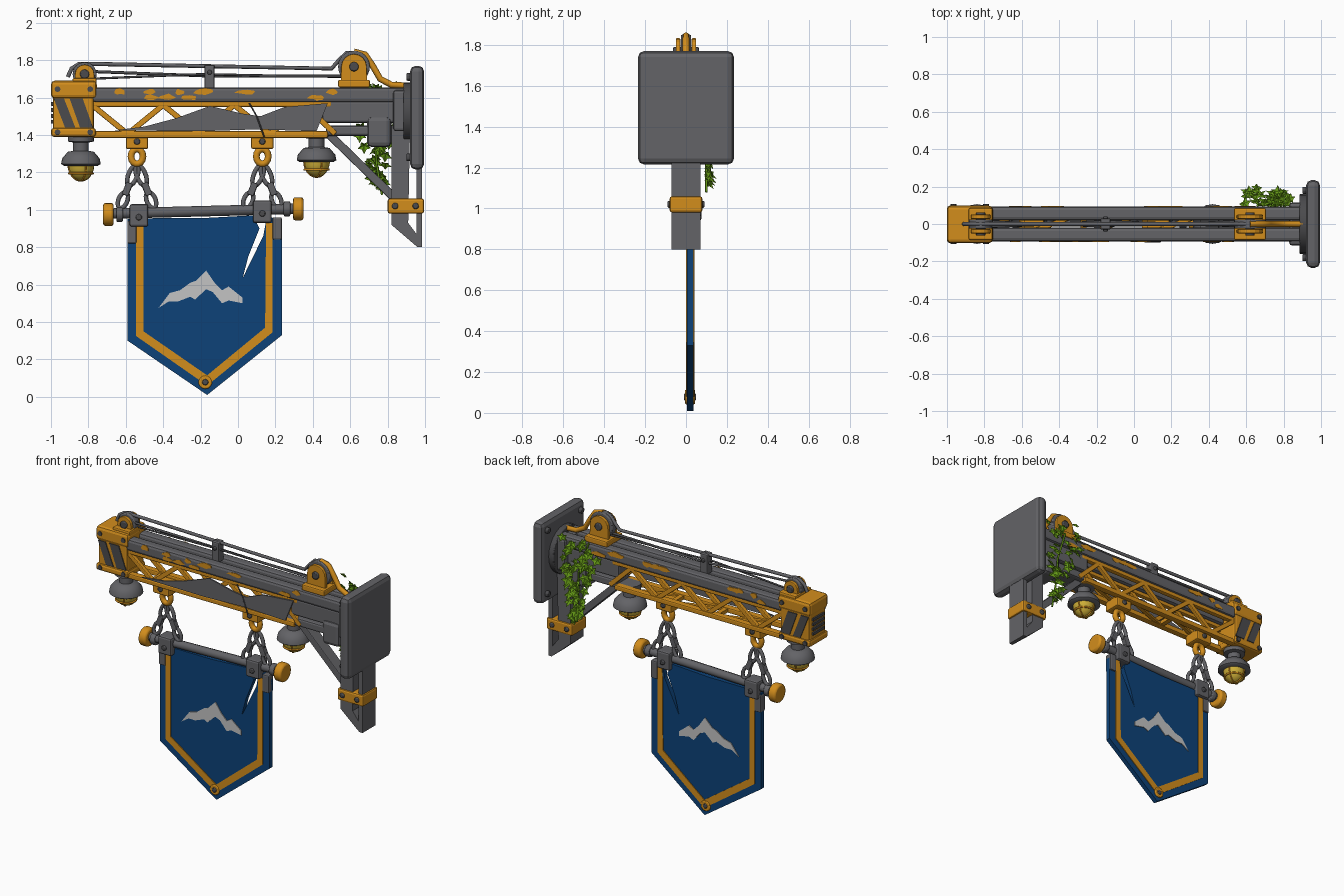
import bpy, bmesh, math, random
from mathutils import Vector, Matrix

cube = bpy.data.objects.get("Cube")
if cube:
    bpy.data.objects.remove(cube)
random.seed(4)


def material(name, rgb):
    m = bpy.data.materials.new(name)
    m.use_nodes = True
    m.diffuse_color = (*rgb, 1)
    m.node_tree.nodes["Principled BSDF"].inputs["Base Color"].default_value = (*rgb, 1)
    return m


GREY = material("worn steel grey", (0.125, 0.125, 0.135))
DARK = material("dark iron", (0.07, 0.07, 0.075))
GOLD = material("safety orange", (0.65, 0.27, 0.012))
BLUE = material("banner blue", (0.004, 0.055, 0.19))
PALE = material("pale print", (0.55, 0.55, 0.55))
GLOW = material("lamp yellow", (0.62, 0.43, 0.04))
LEAF = material("ivy green", (0.13, 0.32, 0.008))


def finish(name, bm, mat, bevel=0.0, smooth=False):
    bmesh.ops.recalc_face_normals(bm, faces=bm.faces)
    me = bpy.data.meshes.new(name)
    bm.to_mesh(me)
    bm.free()
    me.materials.append(mat)
    ob = bpy.data.objects.new(name, me)
    bpy.context.collection.objects.link(ob)
    if bevel:
        mod = ob.modifiers.new("bevel", "BEVEL")
        mod.width, mod.segments, mod.limit_method = bevel, 2, "ANGLE"
    if smooth:
        bpy.ops.object.select_all(action="DESELECT")
        ob.select_set(True)
        bpy.context.view_layer.objects.active = ob
        bpy.ops.object.shade_smooth_by_angle(angle=math.radians(40))
    return ob


def box(name, x, y, z, mat, bevel=0.008):
    bm = bmesh.new()
    size = [b - a for a, b in (x, y, z)]
    mid = [(a + b) / 2 for a, b in (x, y, z)]
    bmesh.ops.create_cube(bm, size=1, matrix=Matrix.Translation(mid) @ Matrix.Diagonal((*size, 1)))
    return finish(name, bm, mat, bevel)


def bar(name, a, b, width, depth, mat):
    """Square bar between two points."""
    a, b = Vector(a), Vector(b)
    rot = (b - a).to_track_quat("X", "Z").to_matrix().to_4x4()
    bm = bmesh.new()
    bmesh.ops.create_cube(bm, size=1, matrix=Matrix.Translation((a + b) / 2) @ rot
                          @ Matrix.Diagonal(((b - a).length, depth, width, 1)))
    return finish(name, bm, mat, 0.005)


def cyl(name, centre, axis, r, depth, mat, seg=20, bevel=0.006):
    rot = Vector(axis).to_track_quat("Z", "Y").to_matrix().to_4x4()
    bm = bmesh.new()
    bmesh.ops.create_cone(bm, cap_ends=True, segments=seg, radius1=r, radius2=r, depth=depth,
                          matrix=Matrix.Translation(centre) @ rot)
    return finish(name, bm, mat, bevel, True)


def prism(name, pts, y0, y1, mat, bevel=0.0):
    """Outline in x and z, extruded along y."""
    bm = bmesh.new()
    f = bm.faces.new([bm.verts.new((x, y0, z)) for x, z in pts])
    new = bmesh.ops.extrude_face_region(bm, geom=[f])["geom"]
    bmesh.ops.translate(bm, vec=(0, y1 - y0, 0), verts=[v for v in new if isinstance(v, bmesh.types.BMVert)])
    return finish(name, bm, mat, bevel)


def lathe(name, x, profile, mat):
    bm = bmesh.new()
    vs = [bm.verts.new((r, 0, z)) for r, z in profile]
    edges = [bm.edges.new(p) for p in zip(vs, vs[1:])]
    bmesh.ops.spin(bm, geom=vs + edges, axis=(0, 0, 1), cent=(0, 0, 0), steps=20, angle=math.tau)
    bmesh.ops.remove_doubles(bm, verts=bm.verts, dist=0.0005)
    bmesh.ops.translate(bm, vec=(x, 0, 0), verts=bm.verts)
    return finish(name, bm, mat, 0, True)


def tube(name, pts, r, mat, cyclic=False):
    cu = bpy.data.curves.new(name, "CURVE")
    cu.dimensions, cu.bevel_depth, cu.bevel_resolution, cu.use_fill_caps = "3D", r, 2, True
    sp = cu.splines.new("POLY")
    sp.points.add(len(pts) - 1)
    for p, co in zip(sp.points, pts):
        p.co = (*co, 1)
    sp.use_cyclic_u = cyclic
    cu.materials.append(mat)
    ob = bpy.data.objects.new(name, cu)
    bpy.context.collection.objects.link(ob)
    return ob


# Wall plate, post and its clamp band
box("wall_plate", (0.92, 0.995), (-0.235, 0.235), (1.215, 1.77), GREY, 0.03)
prism("wall_post", [(0.82, 1.45), (0.92, 1.45), (0.91, 0.93), (0.955, 0.87), (0.955, 1.25), (0.985, 1.25),
                    (0.985, 0.80), (0.96, 0.80), (0.82, 0.92)], -0.07, 0.07, GREY)
box("post_band", (0.80, 0.995), (-0.08, 0.08), (0.98, 1.06), GOLD, 0.012)
for x in (0.84, 0.95):
    cyl("band_bolt", (x, 0, 1.02), (0, 1, 0), 0.018, 0.18, DARK, 8)
cyl("wall_flange", (0.905, 0, 1.52), (1, 0, 0), 0.16, 0.04, DARK, 24)
box("wall_collar", (0.83, 0.91), (-0.115, 0.115), (1.42, 1.64), GREY, 0.015)
for y in (-0.18, 0.18):
    for z in (1.28, 1.71):
        cyl("plate_bolt", (0.915, y, z), (1, 0, 0), 0.022, 0.03, DARK, 6)

# Boom rails, lower chords and lattice
for s in (-1, 1):
    box("top_rail", (-0.78, 0.92), sorted((s * 0.02, s * 0.093)), (1.575, 1.655), GREY, 0.018)
    box("lattice_top_chord", (-0.78, 0.5), sorted((s * 0.045, s * 0.08)), (1.55, 1.58), GOLD)
    box("lower_chord", (-0.78, 0.48), sorted((s * 0.04, s * 0.085)), (1.385, 1.42), GOLD)
    for i in range(7):
        za, zb = (1.56, 1.405) if i % 2 == 0 else (1.405, 1.56)
        x = -0.78 + 0.19 * i
        bar("lattice_diagonal", (x, s * 0.065, za), (min(x + 0.19, 0.52), s * 0.065, zb), 0.03, 0.028, GOLD)
    # Flaked paint plates on the rails
    for i in range(11):
        cx, cz = random.uniform(-0.68, 0.6), random.choice((1.6, 1.63))
        w = random.uniform(0.025, 0.07)
        pts = [(cx + w * math.cos(a) * random.uniform(0.6, 1), cz + 0.022 * math.sin(a) * random.uniform(0.4, 1))
               for a in (math.tau * k / 9 for k in range(9))]
        prism("flaked_paint", pts, s * 0.09, s * 0.0955, GOLD)
for i in range(4):
    x = -0.6 + 0.33 * i
    box("bottom_tie", (x - 0.016, x + 0.016), (-0.07, 0.07), (1.39, 1.415), GOLD, 0)
    bar("bottom_brace", (x, -0.06, 1.4), (min(x + 0.33, 0.46), 0.06, 1.4), 0.02, 0.026, GOLD)

# Torn side sheet on the front of the lattice
prism("torn_side_sheet", [(-0.66, 1.425), (-0.5, 1.445), (-0.33, 1.49), (-0.15, 1.555), (0.02, 1.515), (0.12, 1.5),
                          (0.25, 1.55), (0.48, 1.57), (0.42, 1.42), (0.1, 1.43), (-0.2, 1.42)], -0.094, -0.084, GREY)
tube("sheet_crack", [(0.06, -0.095, 1.57), (0.1, -0.095, 1.5), (0.14, -0.095, 1.39)], 0.004, DARK)

# Root of the boom
box("root_beam", (0.45, 0.86), (-0.078, 0.078), (1.465, 1.58), GREY, 0.012)
box("root_arm", (0.47, 0.72), (-0.075, 0.075), (1.395, 1.45), GREY, 0.012)
box("root_block", (0.69, 0.82), (-0.09, 0.09), (1.335, 1.5), GREY, 0.025)
bar("root_strut", (0.49, 0, 1.4), (0.85, 0, 1.05), 0.045, 0.08, GREY)

# Boom end cap with hazard stripes and vent
box("end_cap_body", (-0.99, -0.77), (-0.09, 0.09), (1.4, 1.68), GOLD, 0.015)
box("end_cap_top", (-1.0, -0.755), (-0.102, 0.098), (1.595, 1.69), GOLD, 0.02)
box("end_cap_bottom", (-1.0, -0.76), (-0.102, 0.098), (1.39, 1.438), GOLD, 0.015)
for y0, y1 in ((-0.096, -0.088), (0.088, 0.096)):
    for a, b, c, d in ((-0.985, -0.93, -0.87, -0.925), (-0.9, -0.83, -0.775, -0.845)):
        prism("hazard_stripe", [(a, 1.594), (b, 1.594), (c, 1.44), (d, 1.44)], y0, y1, DARK)
for x in (-0.965, -0.79):
    for z in (1.645, 1.414):
        cyl("cap_bolt", (x, 0, z), (0, 1, 0), 0.016, 0.215, DARK, 8, 0)
for i in range(4):
    z = 1.46 + 0.032 * i
    box("end_vent_slat", (-1.0, -0.98), (-0.06, 0.06), (z, z + 0.02), DARK, 0.003)


# Pulleys
def pulley(x, z, r, base):
    cyl("pulley_wheel", (x, 0, z), (0, 1, 0), r, 0.05, GREY, 24)
    for s in (-1, 1):
        y = sorted((s * 0.028, s * 0.05))
        w = r * 0.8
        arc = [(x + w * math.cos(math.pi * k / 8), z + w * math.sin(math.pi * k / 8)) for k in range(9)]
        prism("pulley_cheek", arc + [(x - w * 1.05, base), (x + w * 1.05, base)], *y, GOLD, 0.004)
    box("pulley_foot", (x - r, x + r), (-0.085, 0.085), (base - 0.02, base + 0.02), GOLD)
    cyl("pulley_axle", (x, 0, z), (0, 1, 0), 0.026, 0.125, DARK, 10)


pulley(-0.82, 1.725, 0.064, 1.685)
pulley(0.62, 1.765, 0.085, 1.675)

# Cables, clip and feed hose
tube("upper_cable", [(-0.91, 0, 1.71), (-0.89, 0, 1.755), (-0.85, 0, 1.78), (-0.78, 0, 1.78), (0.5, 0, 1.755),
                     (0.54, 0, 1.8), (0.58, 0, 1.838), (0.64, 0, 1.84)], 0.011, GREY)
tube("lower_cable", [(-0.8, -0.015, 1.74), (-0.15, 0.012, 1.715), (0.58, -0.01, 1.715)], 0.008, DARK)
tube("slack_cable", [(-0.8, 0.015, 1.7), (-0.2, -0.012, 1.725), (0.58, 0.015, 1.71)], 0.006, DARK)
box("cable_clip", (-0.18, -0.125), (-0.03, 0.03), (1.64, 1.775), GREY)
cyl("clip_bolt", (-0.152, 0, 1.735), (0, 1, 0), 0.014, 0.08, DARK, 8)
tube("feed_hose", [(0.62, 0, 1.845), (0.68, 0, 1.83), (0.72, 0, 1.77), (0.76, 0, 1.7), (0.82, 0, 1.668),
                   (0.93, 0, 1.662)], 0.017, GOLD)

# Lamps
for x, z in ((-0.84, 1.24), (0.42, 1.26)):
    lathe("lamp_shade", x, [(0, z + 0.16), (0.07, z + 0.16), (0.07, z + 0.125), (0.042, z + 0.12), (0.042, z + 0.075),
                            (0.07, z + 0.07), (0.1, z + 0.035), (0.106, z + 0.005), (0.09, z - 0.005), (0, z)], GREY)
    dome = [(0.072 * math.cos(a), z - 0.085 * math.sin(a)) for a in (math.pi / 12 * k for k in range(7))]
    lathe("lamp_bulb", x, dome, GLOW)
    for ang in (0, math.pi / 2):
        c, s = math.cos(ang + 0.4), math.sin(ang + 0.4)
        tube("lamp_cage", [(x + r * k * c, r * k * s, h) for k, run in ((1, dome), (-1, dome[::-1]))
                           for r, h in run], 0.005, GOLD)
    tube("lamp_cage_ring", [(x + 0.064 * math.cos(a), 0.064 * math.sin(a), z - 0.045)
                            for a in (math.tau * k / 16 for k in range(16))], 0.006, GOLD, True)

# Hangers and chains
for x in (-0.54, 0.13):
    box("hanger_block", (x - 0.06, x + 0.06), (-0.06, 0.06), (1.325, 1.4), GOLD, 0.01)
    cyl("hanger_bolt", (x, 0, 1.365), (0, 1, 0), 0.018, 0.14, DARK, 8)
    tube("hanger_loop", [(x + 0.032 * math.cos(a), 0.005, 1.285 + 0.04 * math.sin(a))
                         for a in (math.tau * k / 14 for k in range(14))], 0.018, GOLD, True)
    for s in (-1, 1):
        top, end = Vector((x, 0.01, 1.24)), Vector((x + s * 0.092, 0.015, 1.01))
        run = end - top
        side = run.cross(Vector((0, 1, 0))).normalized()
        for t0, t1, across in ((0, 0.48, side), (0.64, 1, side)):
            mid, half = top + run * (t0 + t1) / 2, run * (t1 - t0) / 2
            tube("chain_link", [mid + half * math.cos(a) + across * 0.024 * math.sin(a)
                                for a in (math.tau * k / 14 for k in range(14))], 0.012, GREY, True)
        bar("chain_joint", top + run * 0.42, top + run * 0.7, 0.036, 0.036, GREY)

# Banner rod, slightly tilted, with end knobs and clamps
tube("banner_rod", [(-0.67, 0.015, 0.98), (0.3, 0.015, 1.005)], 0.028, GREY)
for x, z in ((-0.693, 0.975), (0.322, 1.005)):
    cyl("rod_knob", (x, 0.015, z), (1, 0, 0), 0.062, 0.055, GOLD, 16, 0.012)
    cyl("rod_collar", (x + (0.06 if x < 0 else -0.06), 0.015, z), (1, 0, 0), 0.04, 0.035, GREY, 12)
for x, z, tab in ((-0.53, 0.97, -0.567), (0.13, 0.99, 0.21)):
    box("rod_clamp", (x - 0.05, x + 0.05), (-0.035, 0.065), (z - 0.06, z + 0.06), GREY, 0.012)
    cyl("clamp_bolt", (x, 0.015, z - 0.01), (0, 1, 0), 0.018, 0.12, DARK, 8)
    box("banner_tab", (tab - 0.025, tab + 0.025), (-0.006, 0.046), (z - 0.15, z - 0.03), GREY)

# Banner cloth with a tear, trim and printed mountain ridge on both faces
prism("banner_cloth", [(-0.59, 0.95), (-0.59, 0.3), (-0.165, 0.01), (0.235, 0.33), (0.235, 0.93), (0.18, 0.96),
                       (0.15, 0.94), (0.135, 0.86), (0.025, 0.635), (0.055, 0.75), (0.115, 0.9), (0.08, 0.97),
                       (-0.2, 0.955), (-0.45, 0.955)], 0.004, 0.036, BLUE)
trim = [(-0.545, 0.94), (-0.545, 0.325), (-0.165, 0.06), (0.185, 0.345), (0.185, 0.93),
        (0.15, 0.93), (0.145, 0.37), (-0.165, 0.115), (-0.505, 0.35), (-0.505, 0.94)]
ridge = [(-0.425, 0.475), (-0.365, 0.555), (-0.31, 0.57), (-0.255, 0.61), (-0.225, 0.62), (-0.17, 0.675),
         (-0.125, 0.61), (-0.085, 0.57), (-0.05, 0.59), (0.025, 0.53), (0.025, 0.5), (-0.05, 0.515), (-0.085, 0.5),
         (-0.135, 0.56), (-0.17, 0.575), (-0.23, 0.52), (-0.255, 0.535), (-0.32, 0.51), (-0.37, 0.51)]
for y0, y1 in ((-0.001, 0.005), (0.035, 0.041)):
    prism("banner_trim", trim, y0, y1, GOLD)
    prism("mountain_ridge_print", ridge, y0, y1, PALE)
cyl("banner_tip_stud", (-0.175, 0.02, 0.078), (0, 1, 0), 0.036, 0.05, GOLD, 14)
cyl("banner_tip_pin", (-0.175, 0.02, 0.078), (0, 1, 0), 0.018, 0.06, DARK, 8)

# Ivy trailing down behind the boom root
bm = bmesh.new()
lobes = (1, 0.5, 0.85, 0.45, 0.7, 0.35, 0.7, 0.45, 0.85, 0.5)
for i in range(60):
    t = (i / 59) ** 1.2
    spread = 0.12 * (1 - t) + 0.025
    pos = Vector((0.7 + 0.06 * t + random.uniform(-1, 1) * spread,
                  0.11 + random.uniform(-0.01, 0.085) * (1 - t), 1.66 - 0.54 * t + random.uniform(-0.03, 0.03)))
    tilt = Matrix.Rotation(random.uniform(0.1, 1.1), 3, "X") @ Matrix.Rotation(random.uniform(-0.6, 0.6), 3, "Z")
    size = random.uniform(0.03, 0.055)
    rim = [bm.verts.new(pos + tilt @ Vector((r * size * math.sin(math.tau * k / 10), 0.0,
                                            -r * size * math.cos(math.tau * k / 10)))) for k, r in enumerate(lobes)]
    hub = bm.verts.new(pos + tilt @ Vector((0, 0.012, 0)))
    for a, b in zip(rim, rim[1:] + rim[:1]):
        bm.faces.new((a, b, hub))
finish("ivy_leaves", bm, LEAF)
tube("ivy_stem", [(0.66, 0.1, 1.66), (0.73, 0.11, 1.45), (0.74, 0.1, 1.25), (0.77, 0.1, 1.08)], 0.006, LEAF)
